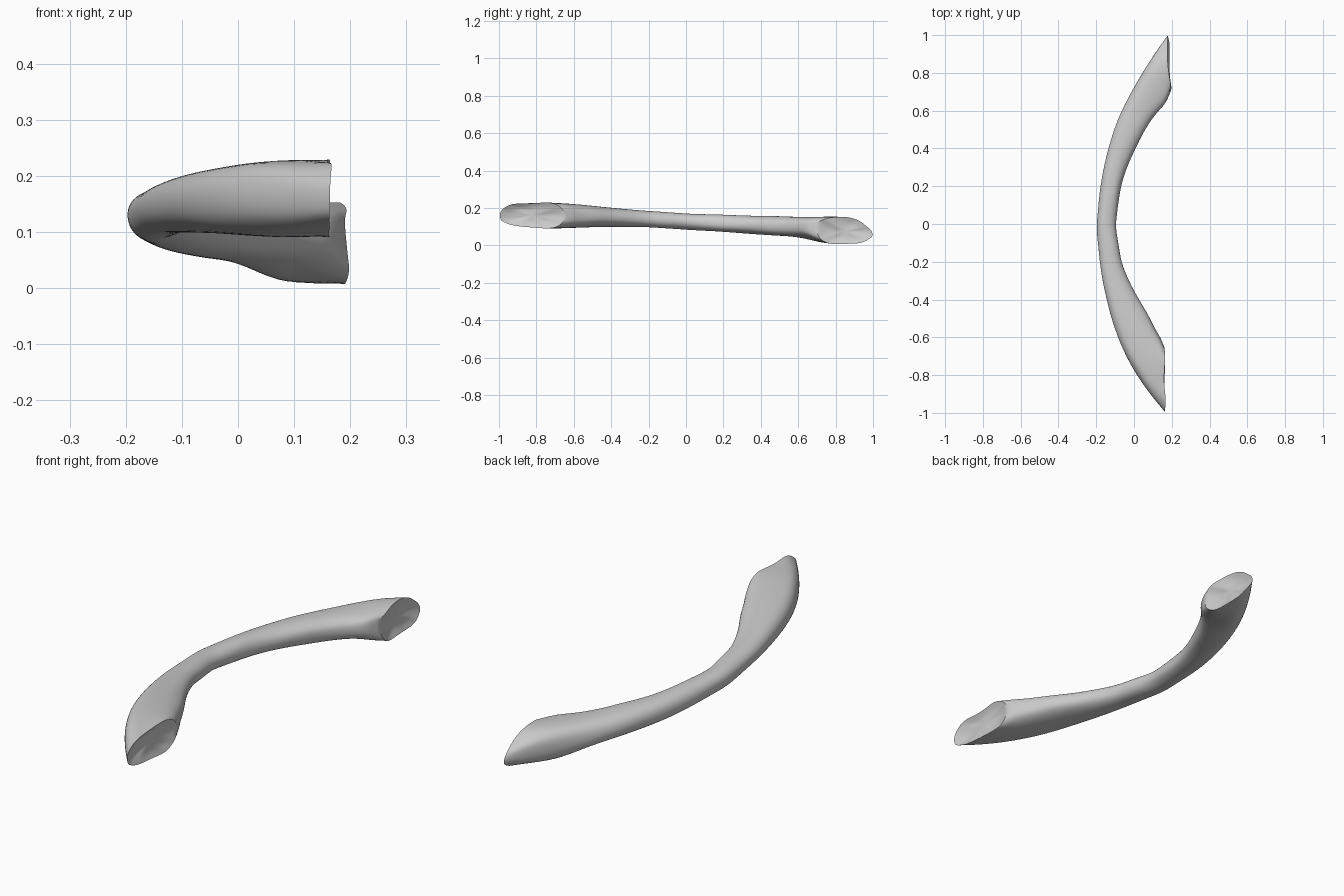
import bpy, bmesh, math
from mathutils import Vector, noise

cube = bpy.data.objects.get("Cube")
if cube:
    bpy.data.objects.remove(cube, do_unlink=True)

SIDES = 20

# Cross-sections from back to front: outer x, y and inner x, y
SECTIONS = [
    (.175, 1, .195, .7), (.12, .92, .168, .635), (.05, .81, .12, .59),
    (-.02, .69, .065, .51), (-.08, .57, .02, .42), (-.12, .46, -.02, .34),
    (-.16, .32, -.06, .24), (-.18, .18, -.077, .15), (-.19, .06, -.09, .05),
    (-.2, -.02, -.1, -.02), (-.19, -.13, -.08, -.11), (-.18, -.25, -.07, -.2),
    (-.15, -.38, -.025, -.3), (-.115, -.52, .02, -.39), (-.06, -.67, .07, -.47),
    (.01, -.8, .11, -.55), (.09, -.91, .14, -.6), (.16, -1, .16, -.65),
]

# Side profile: y, underside z, top z
PROFILE = [
    (-1, .12, .205), (-.93, .1, .225), (-.75, .088, .232), (-.5, .098, .212),
    (-.25, .1, .187), (0, .083, .17), (.25, .068, .162), (.5, .05, .156),
    (.65, .042, .152), (.75, 0, .152), (.83, .008, .163), (.93, .015, .135),
    (1, .03, .08),
]


def heights(y):
    """Underside and top of the shaft at a given y."""
    y = max(-1, min(1, y))
    for (ya, la, ha), (yb, lb, hb) in zip(PROFILE, PROFILE[1:]):
        if y <= yb:
            f = (y - ya) / (yb - ya)
            return la + (lb - la) * f, ha + (hb - ha) * f


def soften(value, power):
    return math.copysign(abs(value) ** power, value)


def ring(bm, section, index):
    """One rounded cross-section, squarer towards the broken ends."""
    outer, inner = Vector(section[:2]), Vector(section[2:])
    mid, half = (outer + inner) / 2, (inner - outer) / 2
    end = abs(index / (len(SECTIONS) - 1) - .5) * 2
    power = .92 - .32 * end ** 2
    rim = index in (0, len(SECTIONS) - 1)
    verts = []
    for k in range(SIDES):
        a = math.tau * k / SIDES
        p = mid + half * soften(math.cos(a), power)
        low, high = heights(p.y)
        z = (low + high) / 2 + (high - low) / 2 * soften(math.sin(a), power)
        co = Vector((p.x, p.y, z))
        # Gentle surface lumps, stronger on the broken rims
        bump = noise.noise_vector(co * 14) * (.012 if rim else .005)
        bump.y *= .5
        co += bump
        co.z = max(co.z, 0)
        verts.append(bm.verts.new(co))
    return verts


def cap(bm, rim, depth):
    """Uneven hollow end: an inset ring closed by a fan."""
    centre = sum((v.co for v in rim), Vector()) / SIDES
    inset = []
    for v in rim:
        co = v.co.lerp(centre, .4)
        co.x -= depth * (1 + noise.noise(co * 20))
        inset.append(bm.verts.new(co))
    hub = bm.verts.new(centre - Vector((depth, 0, 0)))
    for k in range(SIDES):
        n = (k + 1) % SIDES
        bm.faces.new((rim[k], rim[n], inset[n], inset[k]))
        bm.faces.new((inset[k], inset[n], hub))


# Curved shaft lofted through the cross-sections
bm = bmesh.new()
rings = [ring(bm, s, i) for i, s in enumerate(SECTIONS)]
for a, b in zip(rings, rings[1:]):
    for k in range(SIDES):
        n = (k + 1) % SIDES
        bm.faces.new((a[k], a[n], b[n], b[k]))
cap(bm, rings[0], .012)
cap(bm, rings[-1], .015)
bmesh.ops.recalc_face_normals(bm, faces=bm.faces)

# Keep the broken rims sharp under subdivision
crease = bm.edges.layers.float.new("crease_edge")
for rim in (rings[0], rings[-1]):
    members = set(rim)
    for e in bm.edges:
        if all(v in members for v in e.verts):
            e[crease] = 1

mesh = bpy.data.meshes.new("curved_shaft")
bm.to_mesh(mesh)
bm.free()
shaft = bpy.data.objects.new("curved_shaft", mesh)
bpy.context.collection.objects.link(shaft)

# Plain grey surface
grey = bpy.data.materials.new("plain_grey")
grey.use_nodes = True
colour = (.6, .6, .6, 1)
grey.diffuse_color = colour
grey.node_tree.nodes["Principled BSDF"].inputs["Base Color"].default_value = colour
mesh.materials.append(grey)

subsurf = shaft.modifiers.new("smooth_surface", 'SUBSURF')
subsurf.levels = subsurf.render_levels = 2

bpy.context.view_layer.objects.active = shaft
shaft.select_set(True)
bpy.ops.object.modifier_apply(modifier=subsurf.name)
bpy.ops.object.shade_smooth_by_angle(angle=math.radians(40))
